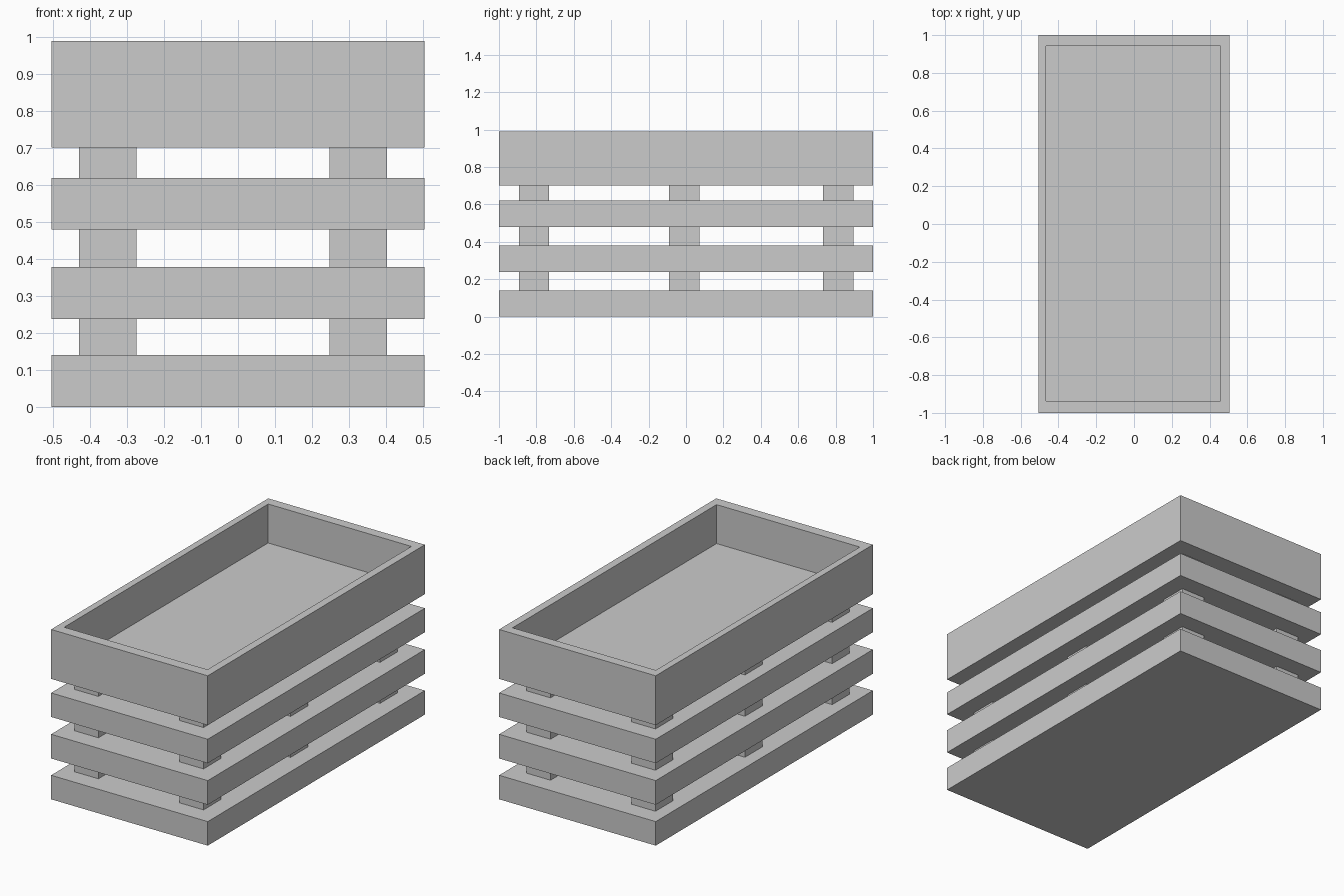
import bpy
import bmesh
from mathutils import Vector, Matrix

cube = bpy.data.objects.get("Cube")
if cube:
    bpy.data.objects.remove(cube, do_unlink=True)

# Single plain grey finish
GREY = (0.6, 0.6, 0.6, 1.0)
grey = bpy.data.materials.new("plain_grey")
grey.use_nodes = True
grey.diffuse_color = GREY
grey.node_tree.nodes["Principled BSDF"].inputs["Base Color"].default_value = GREY

HALF_X, HALF_Y = 0.505, 1.0


def finish(name, bm):
    """Turn a bmesh into a grey object."""
    bmesh.ops.recalc_face_normals(bm, faces=bm.faces[:])
    mesh = bpy.data.meshes.new(name)
    bm.to_mesh(mesh)
    bm.free()
    mesh.materials.append(grey)
    bpy.context.collection.objects.link(bpy.data.objects.new(name, mesh))


def add_box(name, low, high):
    """Box spanning two opposite corners."""
    low, high = Vector(low), Vector(high)
    bm = bmesh.new()
    bmesh.ops.create_cube(bm, size=1.0, matrix=Matrix.LocRotScale(
        (low + high) / 2, None, high - low))
    finish(name, bm)


def add_tray(name, outer, inner, base, floor, top):
    """Open tray: four rectangular rings joined from underside to inner floor."""
    bm = bmesh.new()
    rings = []
    for (x0, y0, x1, y1), z in ((outer, base), (outer, top), (inner, top), (inner, floor)):
        corners = ((x0, y0), (x1, y0), (x1, y1), (x0, y1))
        rings.append([bm.verts.new((x, y, z)) for x, y in corners])
    for a, b in zip(rings, rings[1:]):
        for i in range(4):
            j = (i + 1) % 4
            bm.faces.new((a[i], a[j], b[j], b[i]))
    bm.faces.new(rings[0][::-1])
    bm.faces.new(rings[-1])
    finish(name, bm)


# Three solid shelves, full footprint
shelves = {"bottom": (0, 0.14), "lower": (0.238, 0.379), "upper": (0.48, 0.62)}
for label, (z0, z1) in shelves.items():
    add_box(label + "_shelf", (-HALF_X, -HALF_Y, z0), (HALF_X, HALF_Y, z1))

# Spacer blocks between the layers, two across and three along
gaps = {"bottom": (0.14, 0.238), "middle": (0.379, 0.48), "top": (0.62, 0.702)}
columns = {"right": (-0.43, -0.275), "left": (0.247, 0.403)}
rows = {"front": (-0.893, -0.732), "centre": (-0.091, 0.071), "back": (0.733, 0.895)}
for level, (z0, z1) in gaps.items():
    for side, (x0, x1) in columns.items():
        for row, (y0, y1) in rows.items():
            add_box(f"{level}_{row}_{side}_spacer", (x0, y0, z0), (x1, y1, z1))

# Deep open tray on top
add_tray("tray", outer=(-HALF_X, -HALF_Y, HALF_X, HALF_Y),
         inner=(-0.465, -0.937, 0.459, 0.942), base=0.702, floor=0.763, top=0.99)
